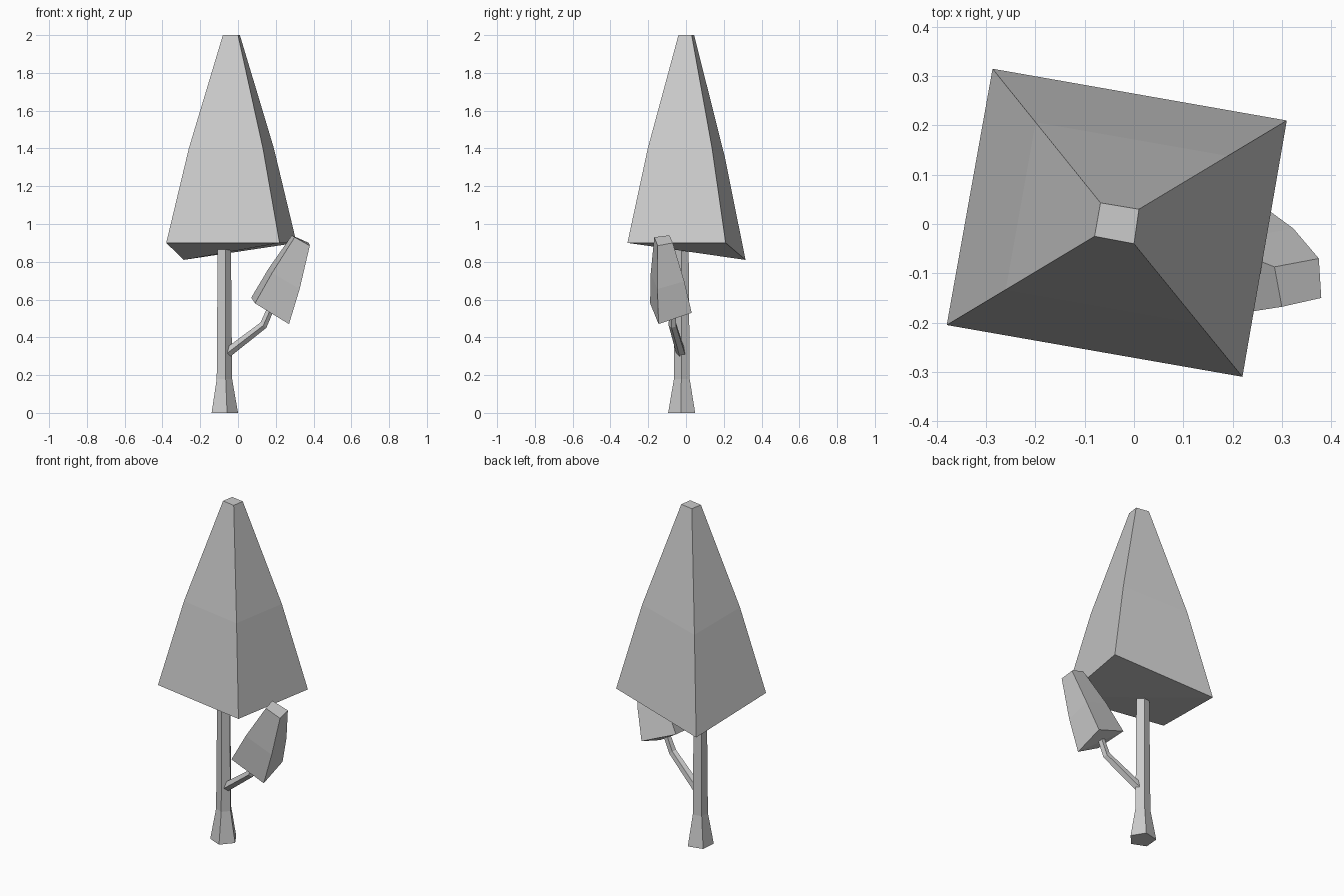
import bpy, bmesh
from math import cos, sin, radians
from mathutils import Vector

cube = bpy.data.objects.get("Cube")
if cube:
    bpy.data.objects.remove(cube)

grey = bpy.data.materials.new("plain grey")
grey.use_nodes = True
grey.diffuse_color = (0.6, 0.6, 0.6, 1)
grey.node_tree.nodes["Principled BSDF"].inputs["Base Color"].default_value = (0.6, 0.6, 0.6, 1)


def loft(name, rings):
    """Join rings of points with flat faces and close both ends."""
    bm = bmesh.new()
    loops = [[bm.verts.new(p) for p in ring] for ring in rings]
    n = len(loops[0])
    for low, high in zip(loops, loops[1:]):
        for i in range(n):
            j = (i + 1) % n
            bm.faces.new((low[i], low[j], high[j], high[i]))
    if n == 4:
        # the underside folds along its second diagonal
        a, b, c, d = loops[0]
        bm.faces.new((a, d, b))
        bm.faces.new((b, d, c))
    else:
        bm.faces.new(loops[0][::-1])
    bm.faces.new(loops[-1])
    bmesh.ops.recalc_face_normals(bm, faces=bm.faces)
    mesh = bpy.data.meshes.new(name)
    bm.to_mesh(mesh)
    bm.free()
    mesh.materials.append(grey)
    obj = bpy.data.objects.new(name, mesh)
    bpy.context.collection.objects.link(obj)
    return obj


def crown(name, bottom, top):
    """Four-sided tapering foliage block, slightly bulged part way up."""
    bottom = [Vector(p) for p in bottom]
    top = [Vector(p) for p in top]
    mid = [b.lerp(t, 0.455) for b, t in zip(bottom, top)]
    centre = sum(mid, Vector()) / 4
    bulged = []
    for p, b, t in zip(mid, bottom, top):
        out = p - centre
        axis = (sum(top, Vector()) - sum(bottom, Vector())).normalized()
        out -= axis * out.dot(axis)
        bulged.append(p + out * 0.08)
    return loft(name, [bottom, bulged, top])


def ring(centre, radius, x_dir, y_dir, start):
    angles = [radians(start + 72 * i) for i in range(5)]
    return [Vector(centre) + radius * (cos(a) * x_dir + sin(a) * y_dir) for a in angles]


# Trunk: five-sided post with a flared foot
X, Y, Z = Vector((1, 0, 0)), Vector((0, 1, 0)), Vector((0, 0, 1))
loft("trunk", [ring((-0.075, -0.021, z), r, X, Y, -77)
               for z, r in ((0, 0.0755), (0.18, 0.044), (0.865, 0.038))])

# Branch: bent five-sided limb
path = [Vector(p) for p in ((-0.06, -0.025, 0.315), (0.135, -0.07, 0.465), (0.185, -0.07, 0.58))]
rings = []
for i, p in enumerate(path):
    along = (path[min(i + 1, 2)] - path[max(i - 1, 0)]).normalized()
    side = along.cross(Y).normalized()
    rings.append(ring(p, (0.026, 0.022, 0.019)[i], side, along.cross(side), 20))
loft("branch", rings)

# Foliage
crown("main_crown",
      [(-0.38, -0.205, 0.9), (0.22, -0.31, 0.9), (0.31, 0.21, 0.9), (-0.287, 0.315, 0.81)],
      [(-0.08, -0.025, 2), (0, -0.04, 2), (0.01, 0.03, 2), (-0.068, 0.043, 2)])
crown("side_crown",
      [(0.09, -0.19, 0.58), (0.27, -0.145, 0.47), (0.27, 0.03, 0.53), (0.07, -0.005, 0.61)],
      [(0.3, -0.168, 0.93), (0.38, -0.15, 0.885), (0.375, -0.07, 0.9), (0.285, -0.087, 0.94)])
